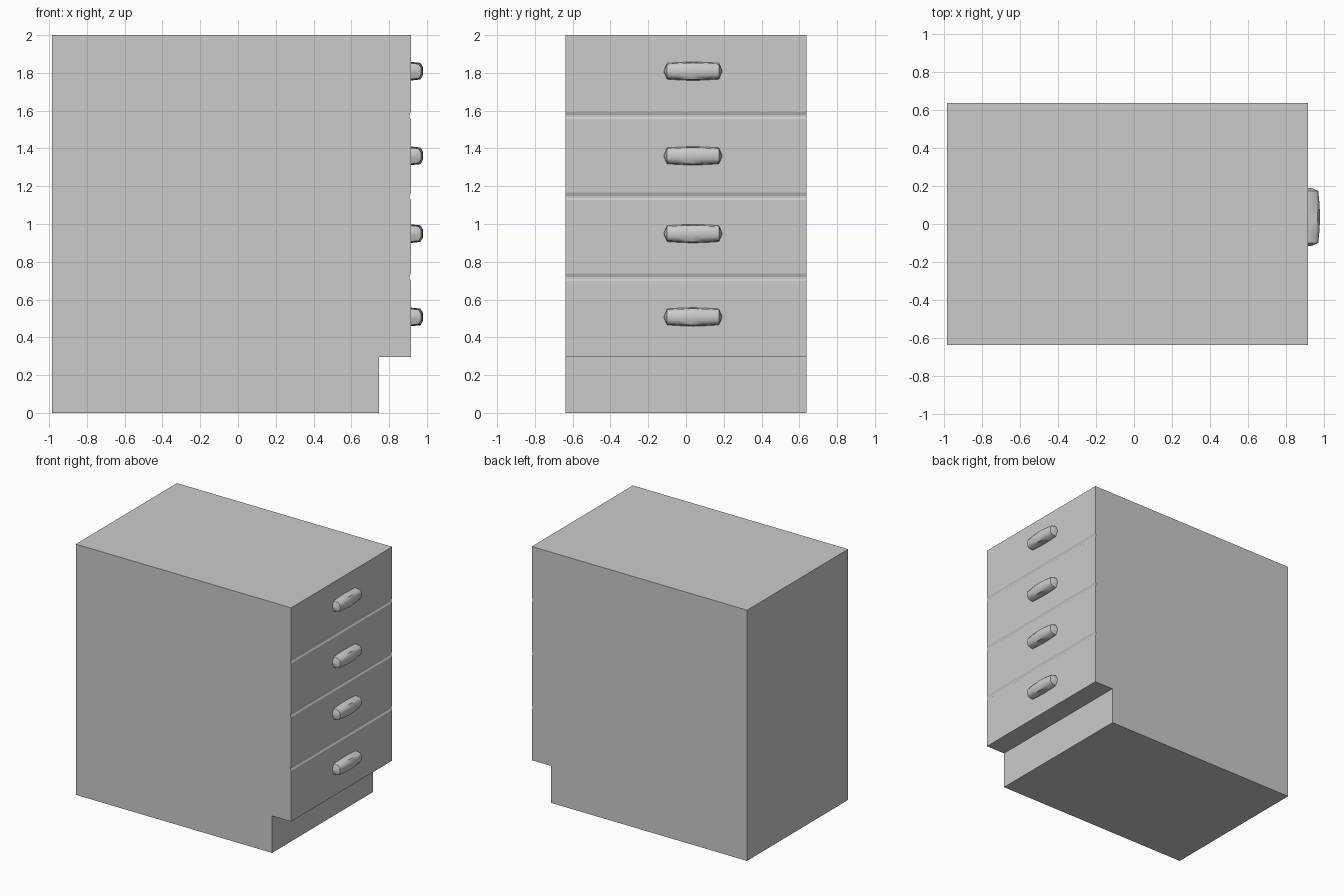
import bpy

if "Cube" in bpy.data.objects:
    bpy.data.objects.remove(bpy.data.objects["Cube"])

FRONT, DEPTH = 0.915, 0.007
HALF_W = 0.637


def make_object(name, verts, faces):
    mesh = bpy.data.meshes.new(name)
    mesh.from_pydata(verts, [], faces)
    obj = bpy.data.objects.new(name, mesh)
    bpy.context.collection.objects.link(obj)
    return obj


def loft(name, rings):
    """Skin a list of equal-length closed rings and cap both ends."""
    n = len(rings[0])
    verts = [p for ring in rings for p in ring]
    faces = [(r * n + i, r * n + (i + 1) % n, (r + 1) * n + (i + 1) % n, (r + 1) * n + i)
             for r in range(len(rings) - 1) for i in range(n)]
    last = (len(rings) - 1) * n
    faces += [tuple(reversed(range(n))), tuple(range(last, last + n))]
    return make_object(name, verts, faces)


# Cabinet side profile: toe kick, then a shallow groove between drawers
profile = [(-0.985, 0), (0.747, 0), (0.747, 0.295), (FRONT, 0.295)]
for z in (0.719, 1.147, 1.576):
    profile += [(FRONT, z - 0.02), (FRONT - DEPTH, z - 0.009),
                (FRONT - DEPTH, z), (FRONT, z + 0.019)]
profile += [(FRONT, 2.0), (-0.985, 2.0)]
loft("drawer_cabinet", [[(x, y, z) for x, z in profile] for y in (HALF_W, -HALF_W)])

# Pillow-shaped handles, slightly off centre; stations are (y, half height, front x)
half = [(0.153, 0.008, 0.932), (0.137, 0.043, 0.970), (0.075, 0.047, 0.976)]
stations = half + [(0, 0.050, 0.980)] + [(-y, h, x) for y, h, x in reversed(half)]
for i, zc in enumerate((0.508, 0.949, 1.361, 1.809)):
    rings = []
    for y, h, x in stations:
        section = [(0.91, -h), (x - 0.014, -h * 0.88), (x, -h * 0.4),
                   (x, h * 0.4), (x - 0.014, h * 0.88), (0.91, h)]
        rings.append([(px, 0.037 + y, zc + pz) for px, pz in section])
    handle = loft(f"drawer_handle_{i + 1}", rings)
    bpy.ops.object.select_all(action='DESELECT')
    handle.select_set(True)
    bpy.context.view_layer.objects.active = handle
    bpy.ops.object.shade_smooth_by_angle(angle=0.9)
